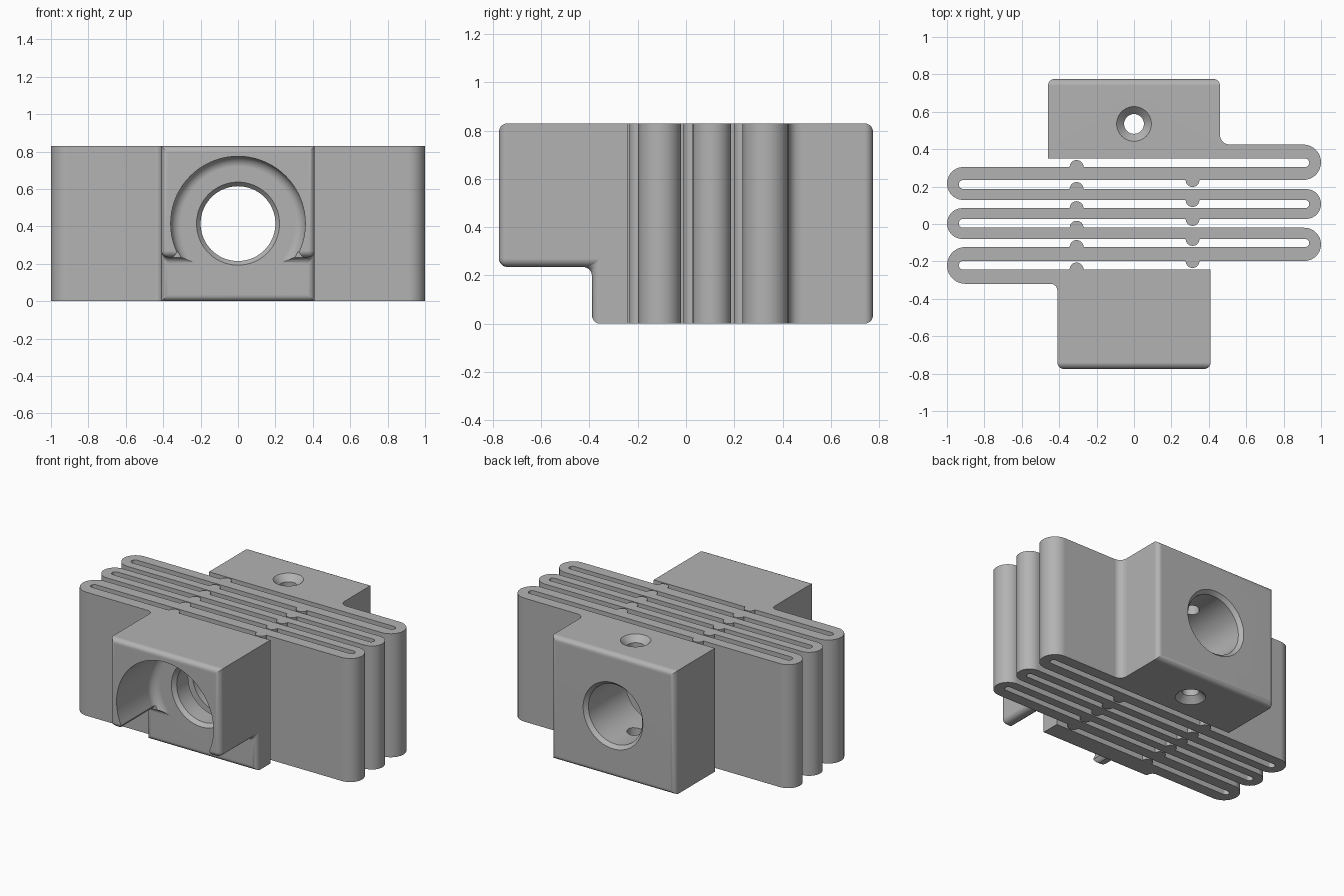
import bpy, bmesh
from math import sin, cos, pi, radians
from mathutils import Vector

old = bpy.data.objects.get("Cube")
if old:
    bpy.data.objects.remove(old, do_unlink=True)

H = 0.83        # overall height
BORE_Z = 0.415  # height of the bore axis

grey = bpy.data.materials.new("plain grey")
grey.use_nodes = True
COLOUR = (0.45, 0.45, 0.45, 1)
grey.diffuse_color = COLOUR
grey.node_tree.nodes["Principled BSDF"].inputs["Base Color"].default_value = COLOUR


def make(name, bm):
    bmesh.ops.recalc_face_normals(bm, faces=bm.faces)
    mesh = bpy.data.meshes.new(name)
    bm.to_mesh(mesh)
    bm.free()
    mesh.materials.append(grey)
    ob = bpy.data.objects.new(name, mesh)
    bpy.context.collection.objects.link(ob)
    return ob


def prism(points, depth):
    """Extrude a closed outline of 3D points along a vector."""
    bm = bmesh.new()
    face = bm.faces.new([bm.verts.new(p) for p in points])
    new = bmesh.ops.extrude_face_region(bm, geom=[face])["geom"]
    bmesh.ops.translate(bm, vec=Vector(depth),
                        verts=[g for g in new if isinstance(g, bmesh.types.BMVert)])
    return bm


def round_edges(bm, test, radius):
    edges = [e for e in bm.edges if all(test(v.co) for v in e.verts)]
    bmesh.ops.bevel(bm, geom=edges, offset=radius, segments=5, profile=0.5,
                    affect='EDGES', clamp_overlap=True)


def lathe(name, profile, place, n=72):
    """Closed solid of revolution; place(u, v, t) maps a ring point to space."""
    bm = bmesh.new()
    rings = [[bm.verts.new(place(r * cos(2 * pi * i / n), r * sin(2 * pi * i / n), t))
              for i in range(n)] for r, t in profile]
    for a, b in zip(rings, rings[1:]):
        for i in range(n):
            j = (i + 1) % n
            bm.faces.new((a[i], a[j], b[j], b[i]))
    bm.faces.new(rings[0])
    bm.faces.new(rings[-1])
    ob = make(name, bm)
    ob.hide_render = True
    return ob


def arc(cx, cy, r, a0, a1, n=14):
    return [(cx + r * cos(radians(a0 + (a1 - a0) * i / n)),
             cy + r * sin(radians(a0 + (a1 - a0) * i / n))) for i in range(n + 1)]


def finish(ob, cutters):
    bpy.ops.object.select_all(action='DESELECT')
    bpy.context.view_layer.objects.active = ob
    ob.select_set(True)
    for c in cutters:
        m = ob.modifiers.new("cut", 'BOOLEAN')
        m.operation, m.solver, m.object = 'DIFFERENCE', 'EXACT', c
        bpy.ops.object.modifier_apply(modifier=m.name)
    bpy.ops.object.shade_smooth_by_angle(angle=radians(30))
    m = ob.modifiers.new("even shading", 'WEIGHTED_NORMAL')
    m.keep_sharp = True


# Folded spring: top and bottom y of each leaf, from back to front
leaves = [(0.425, 0.35), (0.305, 0.235), (0.187, 0.128), (0.085, 0.027),
          (-0.02, -0.08), (-0.123, -0.198), (-0.243, -0.32)]


def fold(side, y0, y1, tip):
    r = (y0 - y1) / 2
    return arc(side * (tip - r), (y0 + y1) / 2, r, 90, 90 - side * 180)


def bump(k, upper):
    """Small half-round stop on one face of a leaf."""
    if upper:
        return arc(-0.307, leaves[k][0], 0.037, 180, 0)
    return arc(0.313, leaves[k][1], 0.037, 0, -180)


outer, inner = [], []
for k in range(len(leaves) - 1):
    side = 1 if k % 2 == 0 else -1
    wide = fold(side, leaves[k][0], leaves[k + 1][1], 1.0)
    slot = fold(side, leaves[k][1], leaves[k + 1][0], 0.937)
    a, b = (wide, slot) if side > 0 else (slot, wide)
    outer += a
    inner += b
    # Rightward leaves follow their top on the outer path, leftward their bottom
    up, low = bump(k + 1, True), bump(k + 1, False) if k < 5 else []
    if side > 0:
        outer += low
        inner += up[::-1]
    else:
        outer += up
        inner += low[::-1]
start = [(0.46, 0.35)] + arc(0.51, 0.475, 0.05, 180, 270, 6)
end = [(-0.41, -0.243)] + arc(-0.445, -0.355, 0.035, 0, 90, 6)
# The last stop lies on the front block, so the ribbon ends before it
outer = outer[:-len(bump(6, True))] if len(leaves) % 2 == 1 else outer
outline = start + outer + end + inner[::-1]
spring = make("folded_spring", prism([(x, y, 0) for x, y in outline], (0, 0, H)))

stop = make("front_stop", prism([(x, y, 0) for x, y in bump(6, True)], (0, 0, H)))

# Back block with a rounded rear face
bm = prism([(-0.46, 0.35, 0), (0.46, 0.35, 0), (0.46, 0.775, 0), (-0.46, 0.775, 0)], (0, 0, H))
round_edges(bm, lambda p: p.y > 0.7, 0.035)
back = make("back_block", bm)

# Front block with a stepped underside
side_profile = [(-0.243, 0), (-0.39, 0), (-0.39, 0.235), (-0.775, 0.235), (-0.775, H), (-0.243, H)]
bm = prism([(-0.41, y, z) for y, z in side_profile], (0.82, 0, 0))
round_edges(bm, lambda p: p.y < -0.38, 0.035)
front = make("front_block", bm)


# Cutters: long bore, arched recess, flared recess mouth, countersunk screw hole
def along_y(u, v, t):
    return (u, t, BORE_Z + v)


def along_z(u, v, t):
    return (u, 0.535 + v, t)


bore = lathe("bore_cutter", [(0.222, -0.45), (0.222, -0.39), (0.2, -0.365),
                             (0.2, 0.75), (0.222, 0.775), (0.222, 0.9)], along_y)
recess = lathe("recess_cutter", [(0.36, -0.9)] + arc(0.305, -0.445, 0.055, 0, 90, 6), along_y)
screw = lathe("screw_cutter", [(0.093, -0.1), (0.093, 0), (0.053, 0.04),
                               (0.053, H - 0.04), (0.093, H), (0.093, H + 0.1)], along_z, 40)
half = [(0.35, 0.15), (0.35, 0.235), (0.336, 0.245), (0.327, 0.262)]
mouth = make("mouth_cutter", prism([(x, -0.9, z) for x, z in half] +
                                   [(-x, -0.9, z) for x, z in half[::-1]], (0, 0.48, 0)))
mouth.hide_render = True

finish(front, [recess, mouth, bore])
finish(back, [bore, screw])
finish(spring, [bore])
finish(stop, [])
for cutter in (bore, recess, screw, mouth):
    bpy.data.objects.remove(cutter, do_unlink=True)
